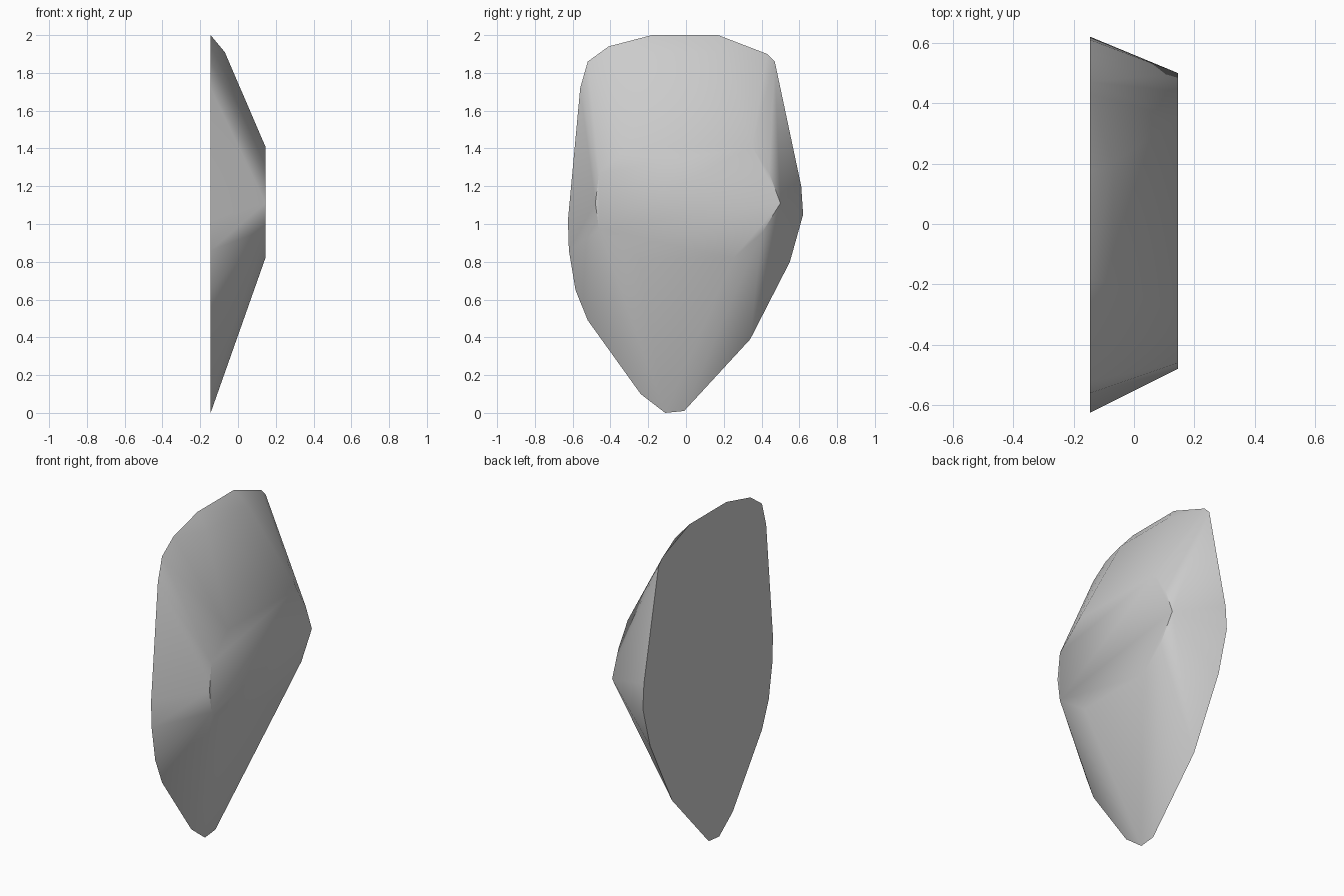
import bpy, bmesh
from math import radians

cube = bpy.data.objects.get("Cube")
if cube:
    bpy.data.objects.remove(cube, do_unlink=True)

# Outlines of the chipped stone as (y, z), at the back, shoulder and front depths
BACK = [(-.18, 2), (.17, 2), (.43, 1.9), (.47, 1.86), (.61, 1.2), (.62, 1.05),
        (.55, .8), (.34, .39), (-.01, .01), (-.11, 0), (-.24, .1), (-.52, .49),
        (-.585, .65), (-.62, .86), (-.625, 1.02), (-.56, 1.72), (-.52, 1.86), (-.41, 1.94)]
SHOULDER = [(-.2, 1.91), (.2, 1.91)]
FRONT = [(-.46, 1.27), (-.48, 1.11), (-.46, .97), (-.25, .82), (.25, .82),
         (.4, .95), (.5, 1.11), (.44, 1.27), (.35, 1.41), (-.3, 1.41)]

grey = bpy.data.materials.new("stone_grey")
grey.use_nodes = True
colour = (.6, .6, .6, 1)
grey.diffuse_color = colour
grey.node_tree.nodes["Principled BSDF"].inputs["Base Color"].default_value = colour

# Faceted slab wrapped around the three outlines
bm = bmesh.new()
for x, outline in ((-.145, BACK), (-.07, SHOULDER), (.145, FRONT)):
    for y, z in outline:
        bm.verts.new((x, y, z))
hull = bmesh.ops.convex_hull(bm, input=bm.verts)
loose = [v for v in bm.verts if not v.link_faces]
bmesh.ops.delete(bm, geom=loose, context='VERTS')
bmesh.ops.dissolve_limit(bm, angle_limit=radians(1), verts=bm.verts, edges=bm.edges)
bmesh.ops.recalc_face_normals(bm, faces=bm.faces)
mesh = bpy.data.meshes.new("stone_slab")
bm.to_mesh(mesh)
bm.free()
mesh.materials.append(grey)
slab = bpy.data.objects.new("stone_slab", mesh)
bpy.context.collection.objects.link(slab)

# Soft facets with sharp rims
bpy.context.view_layer.objects.active = slab
slab.select_set(True)
bpy.ops.object.shade_smooth_by_angle(angle=radians(45))
